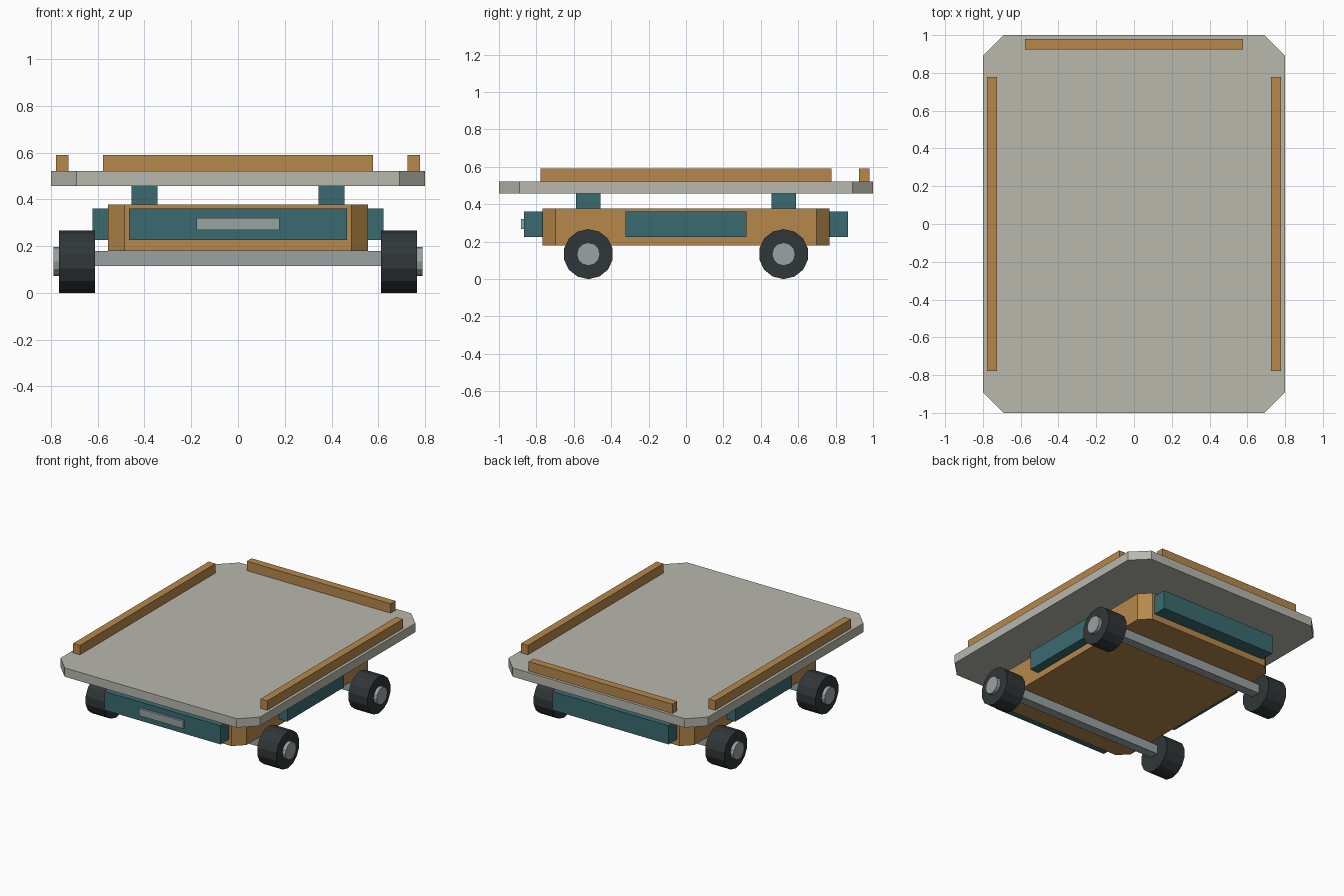
import bpy, bmesh, math
from mathutils import Matrix

if "Cube" in bpy.data.objects:
    bpy.data.objects.remove(bpy.data.objects["Cube"])


def material(name, rgb):
    m = bpy.data.materials.new(name)
    m.diffuse_color = (*rgb, 1)
    m.use_nodes = True
    m.node_tree.nodes["Principled BSDF"].inputs["Base Color"].default_value = m.diffuse_color
    return m


WOOD = material("tan", (0.47, 0.25, 0.07))
TEAL = material("teal", (0.042, 0.147, 0.162))
DECK = material("pale_grey", (0.48, 0.48, 0.42))
RUBBER = material("rubber", (0.03, 0.037, 0.04))
METAL = material("metal", (0.32, 0.36, 0.36))


def finish(name, bm, mat):
    bmesh.ops.recalc_face_normals(bm, faces=bm.faces)
    me = bpy.data.meshes.new(name)
    bm.to_mesh(me)
    bm.free()
    me.materials.append(mat)
    ob = bpy.data.objects.new(name, me)
    bpy.context.collection.objects.link(ob)
    return ob


def box(name, x, y, z, mat):
    """Box from (min, max) ranges."""
    bm = bmesh.new()
    lo, size = zip(*((min(r), abs(r[1] - r[0])) for r in (x, y, z)))
    mid = [a + s / 2 for a, s in zip(lo, size)]
    bmesh.ops.create_cube(bm, size=1, matrix=Matrix.Translation(mid) @ Matrix.Diagonal((*size, 1)))
    return finish(name, bm, mat)


def slab(name, hx, hy, cut, z0, z1, mat):
    """Rectangular plate with its four corners cut off."""
    pts = [(hx, hy - cut), (hx - cut, hy), (cut - hx, hy), (-hx, hy - cut),
           (-hx, cut - hy), (cut - hx, -hy), (hx - cut, -hy), (hx, cut - hy)]
    bm = bmesh.new()
    face = bm.faces.new([bm.verts.new((px, py, z0)) for px, py in pts])
    ext = bmesh.ops.extrude_face_region(bm, geom=[face], use_keep_orig=True)
    top = [v for v in ext["geom"] if isinstance(v, bmesh.types.BMVert)]
    bmesh.ops.translate(bm, verts=top, vec=(0, 0, z1 - z0))
    return finish(name, bm, mat)


def disc(name, x0, x1, y, z, r, sides, mat):
    """Cylinder lying along x, with a corner pointing up."""
    bm = bmesh.new()
    m = Matrix.Translation(((x0 + x1) / 2, y, z)) @ Matrix.Rotation(math.pi / 2, 4, 'Y')
    m = m @ Matrix.Rotation(0 if sides % 4 == 0 else math.pi / 2, 4, 'Z')
    # make sure one corner lies on the vertical axis
    bmesh.ops.create_cone(bm, cap_ends=True, segments=sides, radius1=r, radius2=r,
                          depth=abs(x1 - x0), matrix=m)
    zmax = max(v.co.z for v in bm.verts)
    if zmax < z + r * 0.999:
        bmesh.ops.rotate(bm, verts=bm.verts, cent=(0, y, z),
                         matrix=Matrix.Rotation(math.pi / 2, 3, 'X'))
    return finish(name, bm, mat)


# Deck and chassis
slab("deck", 0.80, 1.0, 0.11, 0.458, 0.522, DECK)
slab("chassis", 0.555, 0.767, 0.07, 0.18, 0.378, WOOD)

# Deck rails on the sides and back (front is open)
for s, side in ((-1, "left"), (1, "right")):
    box(f"{side}_rail", (s * 0.724, s * 0.779), (-0.777, 0.777), (0.522, 0.59), WOOD)
box("back_rail", (-0.577, 0.577), (0.925, 0.98), (0.522, 0.59), WOOD)

# Bumper blocks around the chassis, and the front plate
for s, end in ((-1, "front"), (1, "back")):
    box(f"{end}_bumper", (-0.466, 0.466), (s * 0.75, s * 0.866), (0.225, 0.36), TEAL)
for s, side in ((-1, "left"), (1, "right")):
    box(f"{side}_bumper", (s * 0.54, s * 0.622), (-0.324, 0.324), (0.225, 0.36), TEAL)
box("front_plate", (-0.178, 0.178), (-0.882, -0.86), (0.268, 0.32), METAL)

# Posts, axles, wheels and hubs
for sy, end in ((-1, "front"), (1, "back")):
    y = sy * 0.522
    box(f"{end}_axle", (-0.63, 0.63), (y - 0.033, y + 0.033), (0.114, 0.18), METAL)
    for s, side in ((-1, "left"), (1, "right")):
        box(f"{end}_{side}_post", (s * 0.345, s * 0.456), (y - 0.066, y + 0.066),
            (0.37, 0.46), TEAL)
        disc(f"{end}_{side}_wheel", s * 0.612, s * 0.765, y, 0.1335, 0.1335, 14, RUBBER)
        disc(f"{end}_{side}_hub", s * 0.75, s * 0.79, y, 0.1335, 0.062, 12, METAL)
